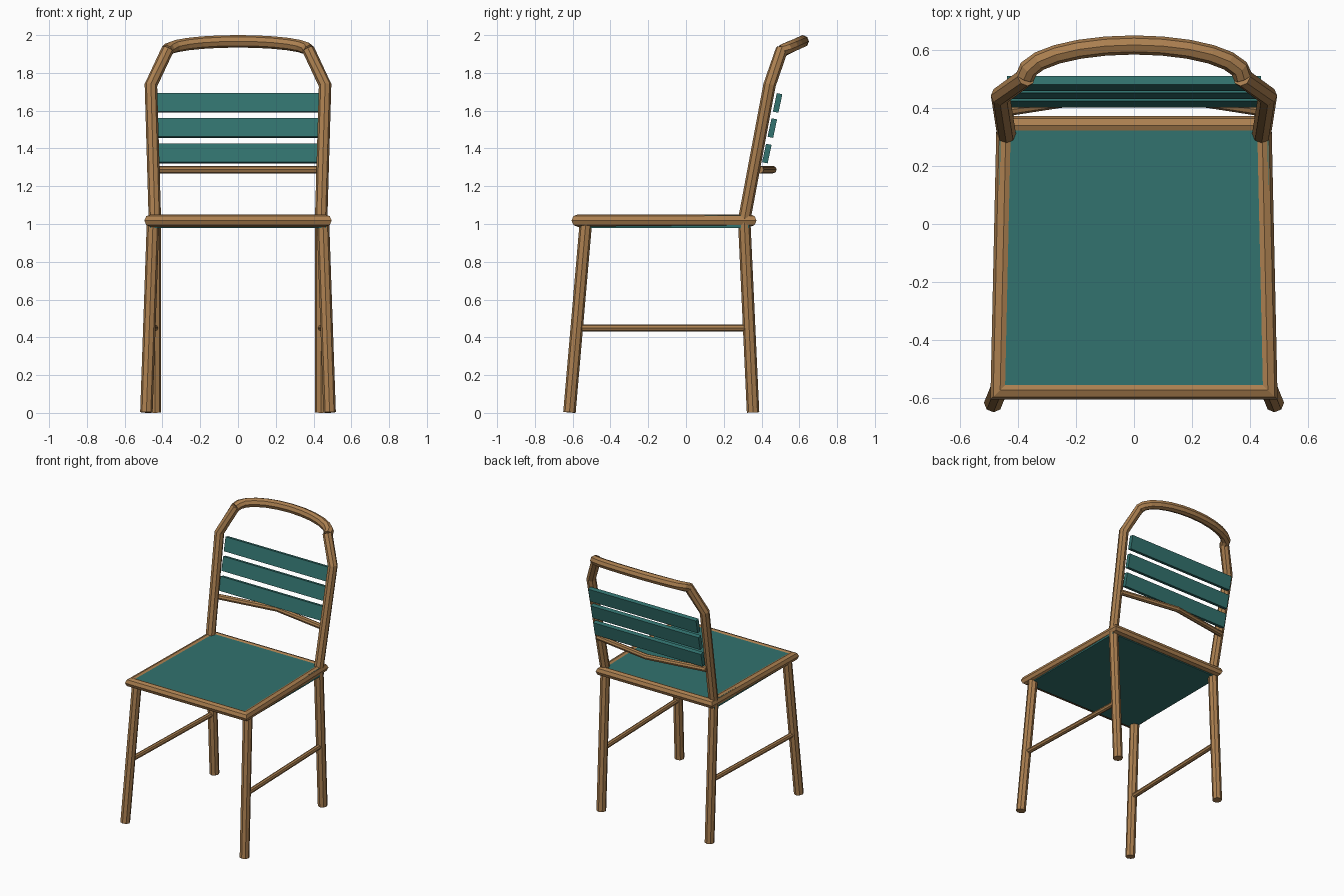
import bpy, bmesh, math
from mathutils import Vector, Matrix

if "Cube" in bpy.data.objects:
    bpy.data.objects.remove(bpy.data.objects["Cube"])


def material(name, rgb):
    m = bpy.data.materials.new(name)
    m.diffuse_color = (*rgb, 1)
    m.use_nodes = True
    m.node_tree.nodes["Principled BSDF"].inputs["Base Color"].default_value = m.diffuse_color
    return m


WOOD = material("warm brown", (0.41, 0.215, 0.08))
TEAL = material("dark teal", (0.032, 0.17, 0.158))


def finish(name, bm, mat):
    bmesh.ops.recalc_face_normals(bm, faces=bm.faces)
    me = bpy.data.meshes.new(name)
    bm.to_mesh(me)
    bm.free()
    me.materials.append(mat)
    ob = bpy.data.objects.new(name, me)
    bpy.context.collection.objects.link(ob)
    return ob


def tube(name, pts, r, ref, closed=False, sides=8):
    """Sweep a flat-sided round section along a path with mitred corners."""
    pts = [Vector(p) for p in pts]
    ref = Vector(ref)
    n = len(pts)
    bm = bmesh.new()
    rings = []
    for i, p in enumerate(pts):
        d_out = pts[(i + 1) % n] - p
        d_in = p - pts[i - 1]
        if not closed and i == 0:
            d_in = d_out
        if not closed and i == n - 1:
            d_out = d_in
        d_in, d_out = d_in.normalized(), d_out.normalized()
        t = (d_in + d_out).normalized()
        u = (ref - d_in * ref.dot(d_in)).normalized()
        w = d_in.cross(u)
        ring = []
        for k in range(sides):
            a = 2 * math.pi * k / sides
            v = (u * math.cos(a) + w * math.sin(a)) * r
            v -= d_in * (v.dot(t) / d_in.dot(t))   # slide onto mitre plane
            ring.append(bm.verts.new(p + v))
        rings.append(ring)
    for i in range(n if closed else n - 1):
        a, b = rings[i], rings[(i + 1) % n]
        for k in range(sides):
            j = (k + 1) % sides
            bm.faces.new((a[k], a[j], b[j], b[k]))
    if not closed:
        bm.faces.new(rings[0])
        bm.faces.new(rings[-1])
    return finish(name, bm, WOOD)


def box(name, centre, size, tilt=0):
    bm = bmesh.new()
    bmesh.ops.create_cube(bm, size=1, matrix=Matrix.Translation(centre)
                          @ Matrix.Rotation(tilt, 4, 'X')
                          @ Matrix.Diagonal((*size, 1)))
    return finish(name, bm, TEAL)


R = 0.033

for side, s in (("left", -1), ("right", 1)):
    # front leg, splayed
    tube(f"front_leg_{side}", [(s * 0.485, -0.617, 0.003), (s * 0.45, -0.53, 1.01)], R, (0, 1, 0))
    # back leg continuing up into the back post
    tube(f"back_leg_and_post_{side}",
         [(s * 0.44, 0.355, 0.002), (s * 0.44, 0.308, 1.02),
          (s * 0.461, 0.442, 1.735), (s * 0.372, 0.508, 1.925)], R, (0, 1, 0))
    # side stretcher
    tube(f"stretcher_{side}", [(s * 0.469, -0.575, 0.45), (s * 0.44, 0.335, 0.45)], 0.018, (0, 0, 1))

# seat frame and panel
tube("seat_frame", [(-0.462, -0.573, 1.018), (0.462, -0.573, 1.018),
                    (0.442, 0.34, 1.018), (-0.442, 0.34, 1.018)], R, (0, 0, 1), closed=True)
box("seat", (0, -0.114, 1.012), (0.93, 0.896, 0.064))

# bowed rail under the slats
tube("back_rail", [(-0.44, 0.392, 1.288), (0, 0.46, 1.288), (0.44, 0.392, 1.288)], 0.02, (0, 0, 1))

# three tilted back slats
for i, (y, z) in enumerate(((0.428, 1.373), (0.457, 1.508), (0.485, 1.641))):
    box(f"back_slat_{i + 1}", (0, y, z), (0.876, 0.03, 0.1), -math.radians(12))

# arched top rail, leaning back
arch = []
for i in range(13):
    a = math.pi * i / 12
    arch.append((-0.376 * math.cos(a), 0.508 + 0.11 * math.sin(a), 1.917 + 0.05 * math.sin(a)))
tube("top_rail", arch, R, (0, 0, 1))
